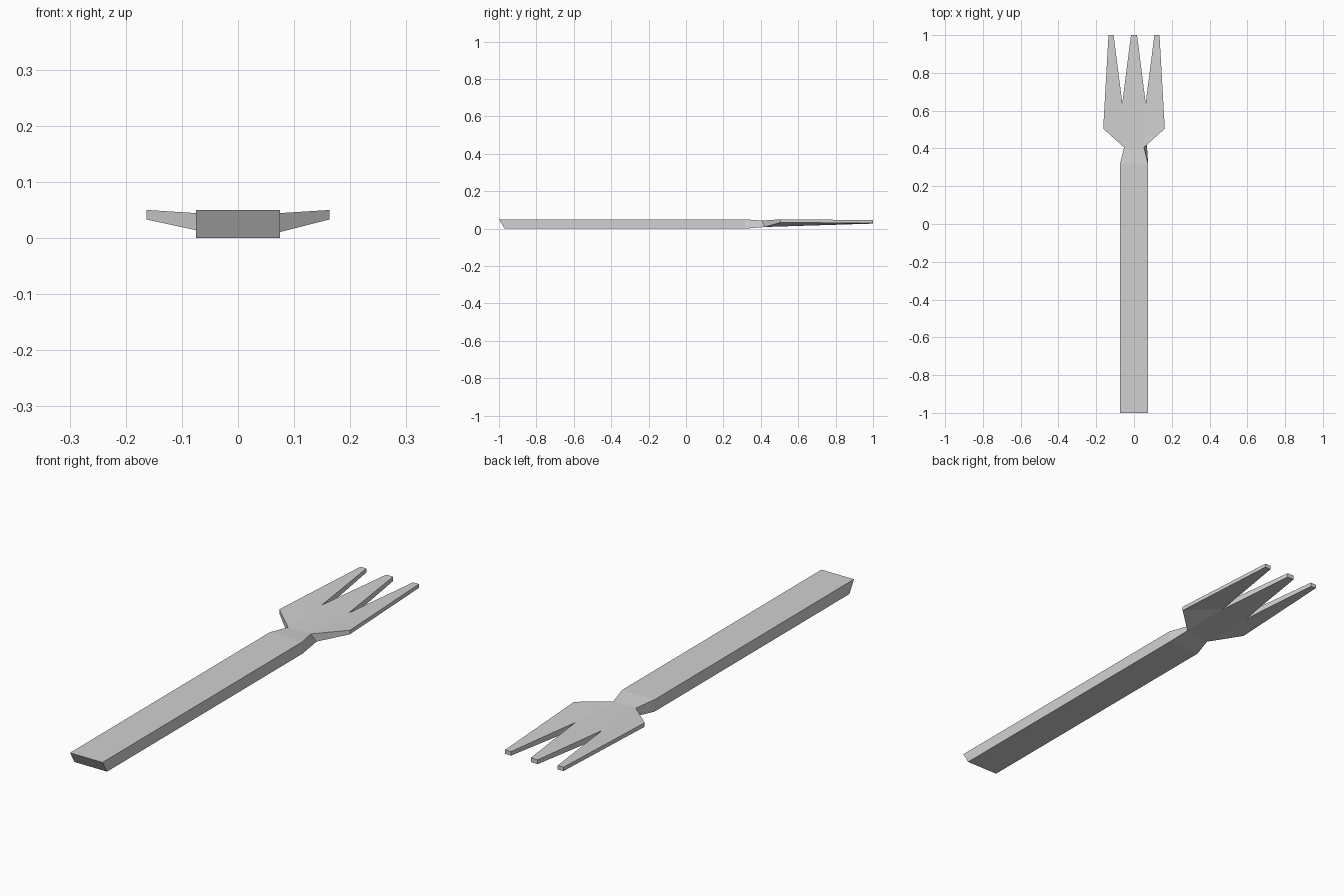
import bpy
import bmesh

cube = bpy.data.objects.get("Cube")
if cube:
    bpy.data.objects.remove(cube, do_unlink=True)

# Single grey finish
grey = bpy.data.materials.new("plain grey")
grey.use_nodes = True
colour = (0.64, 0.64, 0.64, 1)
grey.diffuse_color = colour
grey.node_tree.nodes["Principled BSDF"].inputs["Base Color"].default_value = colour

# Half outline from handle end to middle tine: x, y, top height, bottom height
half = {
    "end": (0.075, -1.0, 0.05, 0.0),
    "shoulder": (0.075, 0.315, 0.05, 0.0),
    "neck": (0.052, 0.405, 0.043, 0.009),
    "wing": (0.163, 0.505, 0.05, 0.033),
    "outer_tip": (0.135, 1.0, 0.046, 0.030),
    "inner_tip": (0.108, 1.0, 0.046, 0.029),
    "valley": (0.062, 0.64, 0.043, 0.016),
    "middle_tip": (0.016, 1.0, 0.045, 0.027),
}

bm = bmesh.new()
top, bottom = {}, {}
for name, (x, y, high, low) in half.items():
    for side in (1, -1):
        under_x, under_y = x, y
        if name == "end":                      # undercut handle end
            under_y = y + 0.03
        if name == "neck" and side == 1:       # small lip under one side of the neck
            under_x, under_y = 0.068, 0.422
        top[name, side] = bm.verts.new((side * x, y, high))
        bottom[name, side] = bm.verts.new((side * under_x, under_y, low))

# Central strips: handle, neck, head and middle tine
patches = []
for a, b in (("end", "shoulder"), ("shoulder", "neck"),
             ("neck", "valley"), ("valley", "middle_tip")):
    patches.append([(a, 1), (b, 1), (b, -1), (a, -1)])

# Side wings and outer tines
for side in (1, -1):
    patches.append([(n, side) for n in ("neck", "wing", "valley")])
    patches.append([(n, side) for n in ("wing", "outer_tip", "inner_tip", "valley")])
for patch in patches:
    bm.faces.new([top[key] for key in patch])
    bm.faces.new([bottom[key] for key in reversed(patch)])

# Side walls around the whole outline
loop = [(n, 1) for n in half] + [(n, -1) for n in reversed(half)]
for a, b in zip(loop, loop[1:] + loop[:1]):
    bm.faces.new((top[a], top[b], bottom[b], bottom[a]))

bmesh.ops.recalc_face_normals(bm, faces=bm.faces)
mesh = bpy.data.meshes.new("fork")
bm.to_mesh(mesh)
bm.free()
mesh.materials.append(grey)
fork = bpy.data.objects.new("fork", mesh)
bpy.context.scene.collection.objects.link(fork)
